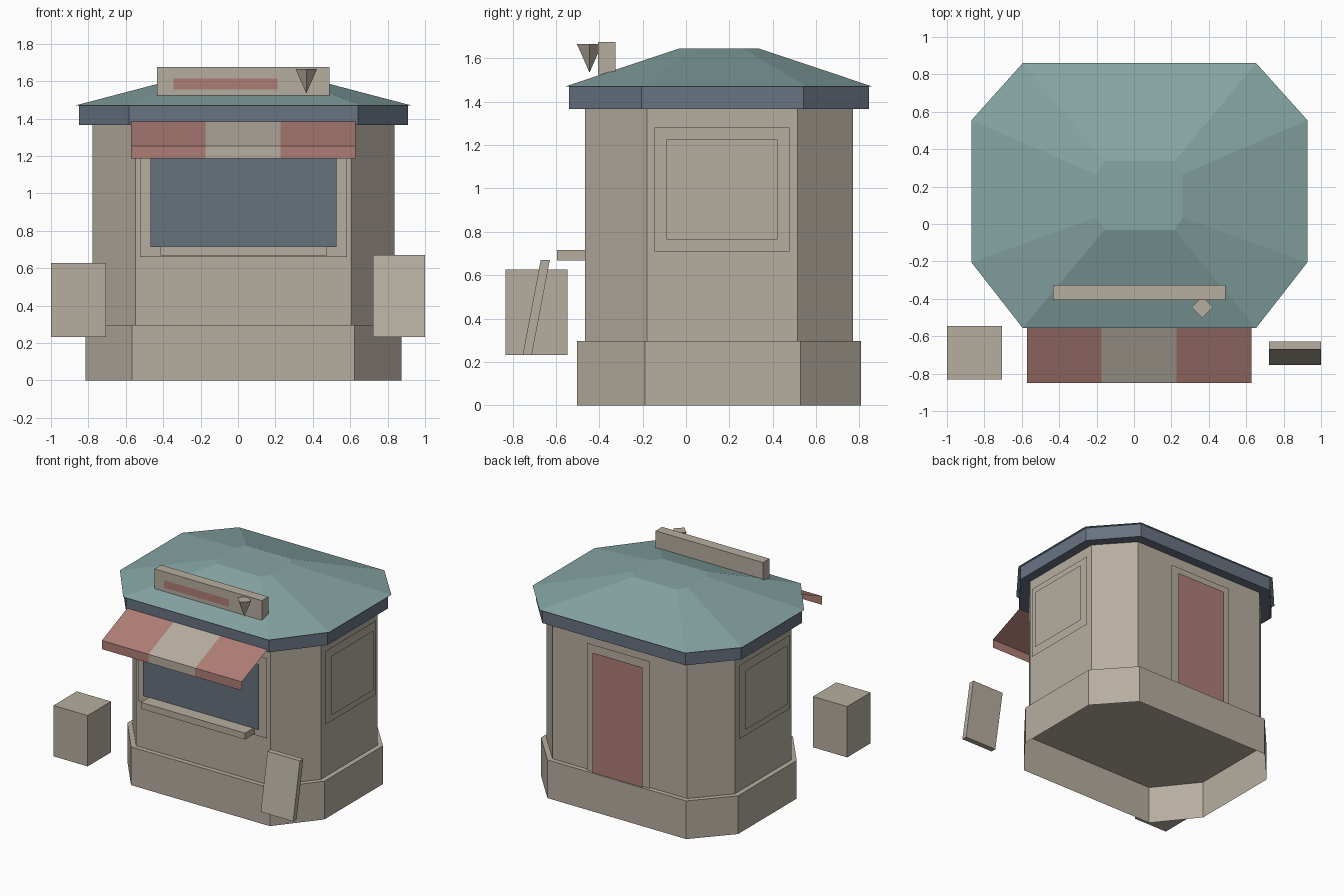
import bpy
import bmesh
from mathutils import Matrix

if "Cube" in bpy.data.objects:
    bpy.data.objects.remove(bpy.data.objects["Cube"])

CX, CY = 0.029, 0.152     # centre of the building


def material(name, rgb):
    mat = bpy.data.materials.new(name)
    mat.use_nodes = True
    mat.diffuse_color = (*rgb, 1)
    mat.node_tree.nodes["Principled BSDF"].inputs["Base Color"].default_value = (*rgb, 1)
    return mat


CREAM = material("warm cream", (0.468, 0.422, 0.352))
RED = material("faded red", (0.425, 0.208, 0.183))
TEAL = material("teal roof", (0.238, 0.38, 0.37))
BLUE = material("slate blue", (0.14, 0.172, 0.222))
GLASS = material("grey blue glass", (0.135, 0.166, 0.2))


def finish(name, bm, *mats):
    mesh = bpy.data.meshes.new(name)
    bm.to_mesh(mesh)
    bm.free()
    for mat in mats:
        mesh.materials.append(mat)
    obj = bpy.data.objects.new(name, mesh)
    bpy.context.collection.objects.link(obj)
    return obj


def box(name, x, y, z, mat):
    """Box from (low, high) ranges."""
    bm = bmesh.new()
    bmesh.ops.create_cube(bm, size=1)
    for v in bm.verts:
        for i, (low, high) in enumerate((x, y, z)):
            v.co[i] = low if v.co[i] < 0 else high
    return finish(name, bm, mat)


def sheet(name, axis, at, across, z, mat):
    """Upright sheet facing along an axis; swap the across range to turn it round."""
    bm = bmesh.new()
    corners = [(across[0], z[0]), (across[1], z[0]), (across[1], z[1]), (across[0], z[1])]
    bm.faces.new([bm.verts.new((at, u, h) if axis == "x" else (u, at, h)) for u, h in corners])
    return finish(name, bm, mat)


def octagon(hx, hy, fx, front, back):
    """Outline: half sizes, half front width, y limits of the side walls."""
    pts = [(-fx, -hy), (fx, -hy), (hx, front), (hx, back),
           (fx, hy), (-fx, hy), (-hx, back), (-hx, front)]
    return [(CX + x, CY + y) for x, y in pts]


def loft(name, low, z0, high, z1, mat, bottom=True):
    """Solid between two outlines, optionally open underneath."""
    bm = bmesh.new()
    a = [bm.verts.new((x, y, z0)) for x, y in low]
    b = [bm.verts.new((x, y, z1)) for x, y in high]
    n = len(a)
    if bottom:
        bm.faces.new(a[::-1])
    bm.faces.new(b)
    for i in range(n):
        j = (i + 1) % n
        bm.faces.new((a[i], a[j], b[j], b[i]))
    return finish(name, bm, mat)


# Eight-sided building: hollow plinth, walls, fascia band and hipped roof
plinth = octagon(0.845, 0.654, 0.595, -0.342, 0.376)
wall = octagon(0.807, 0.617, 0.577, -0.332, 0.362)
band = octagon(0.88, 0.691, 0.613, -0.357, 0.389)
eave = octagon(0.898, 0.708, 0.624, -0.357, 0.403)
crown = octagon(0.23, 0.184, 0.187, -0.117, 0.113)
loft("plinth", plinth, 0, plinth, 0.296, CREAM, bottom=False)
loft("walls", wall, 0.296, wall, 1.366, CREAM)
loft("fascia", band, 1.366, band, 1.47, BLUE)
loft("roof", eave, 1.47, crown, 1.645, TEAL)

# Serving window, counter shelf and back door, layered just off the walls
FRONT, BACK = CY - 0.617, CY + 0.617
NEAR, FAR = 0.014, 0.028
sheet("serving_frame", "y", FRONT - NEAR, (CX - 0.553, CX + 0.553), (0.66, 1.28), CREAM)
sheet("serving_window", "y", FRONT - FAR, (CX - 0.498, CX + 0.498), (0.713, 1.225), GLASS)
box("counter", (-0.415, 0.477), (-0.595, FRONT), (0.667, 0.717), CREAM)
sheet("door_frame", "y", BACK + NEAR, (CX + 0.27, CX - 0.27), (0.296, 1.28), CREAM)
sheet("back_door", "y", BACK + FAR, (CX + 0.216, CX - 0.216), (0.296, 1.225), RED)

# Matching panels on both side walls
for side, sign in (("left", 1), ("right", -1)):
    x = CX + sign * 0.807
    sheet(side + "_window_frame", "x", x + sign * NEAR, (-0.145, 0.478)[::sign], (0.71, 1.28), CREAM)
    sheet(side + "_window_panel", "x", x + sign * FAR, (-0.09, 0.423)[::sign], (0.765, 1.225), CREAM)

# Striped sheet awning with a hanging valance
bm = bmesh.new()
profile = [(-0.53, 1.387), (-0.85, 1.252), (-0.85, 1.185)]
stripes = [-0.572, -0.173, 0.228, 0.628]
grid = [[bm.verts.new((x, y, z)) for x in stripes] for y, z in profile]
for r in range(2):
    for c in range(3):
        face = bm.faces.new((grid[r][c], grid[r + 1][c], grid[r + 1][c + 1], grid[r][c + 1]))
        face.material_index = c % 2
finish("awning", bm, RED, CREAM)

# Roof sign with a painted bar and a pointed four-sided ornament
box("sign_board", (-0.432, 0.489), (-0.406, -0.326), (1.522, 1.675), CREAM)
sheet("sign_bar", "y", -0.413, (-0.345, 0.21), (1.555, 1.613), RED)
bm = bmesh.new()
bmesh.ops.create_cone(bm, cap_ends=True, segments=4, radius1=0, radius2=0.058, depth=0.132,
                      matrix=Matrix.Translation((0.365, -0.445, 1.6)))
bmesh.ops.remove_doubles(bm, verts=bm.verts, dist=0.0001)
bmesh.ops.recalc_face_normals(bm, faces=bm.faces)
finish("sign_cone", bm, CREAM)

# Crate and leaning menu board beside the front
box("crate", (-1, -0.707), (-0.832, -0.546), (0.233, 0.627), CREAM)
board = box("menu_board", (0.722, 1), (-0.753, -0.711), (0.233, 0.67), CREAM)
for v in board.data.vertices:
    if v.co.z > 0.5:
        v.co.y += 0.083
